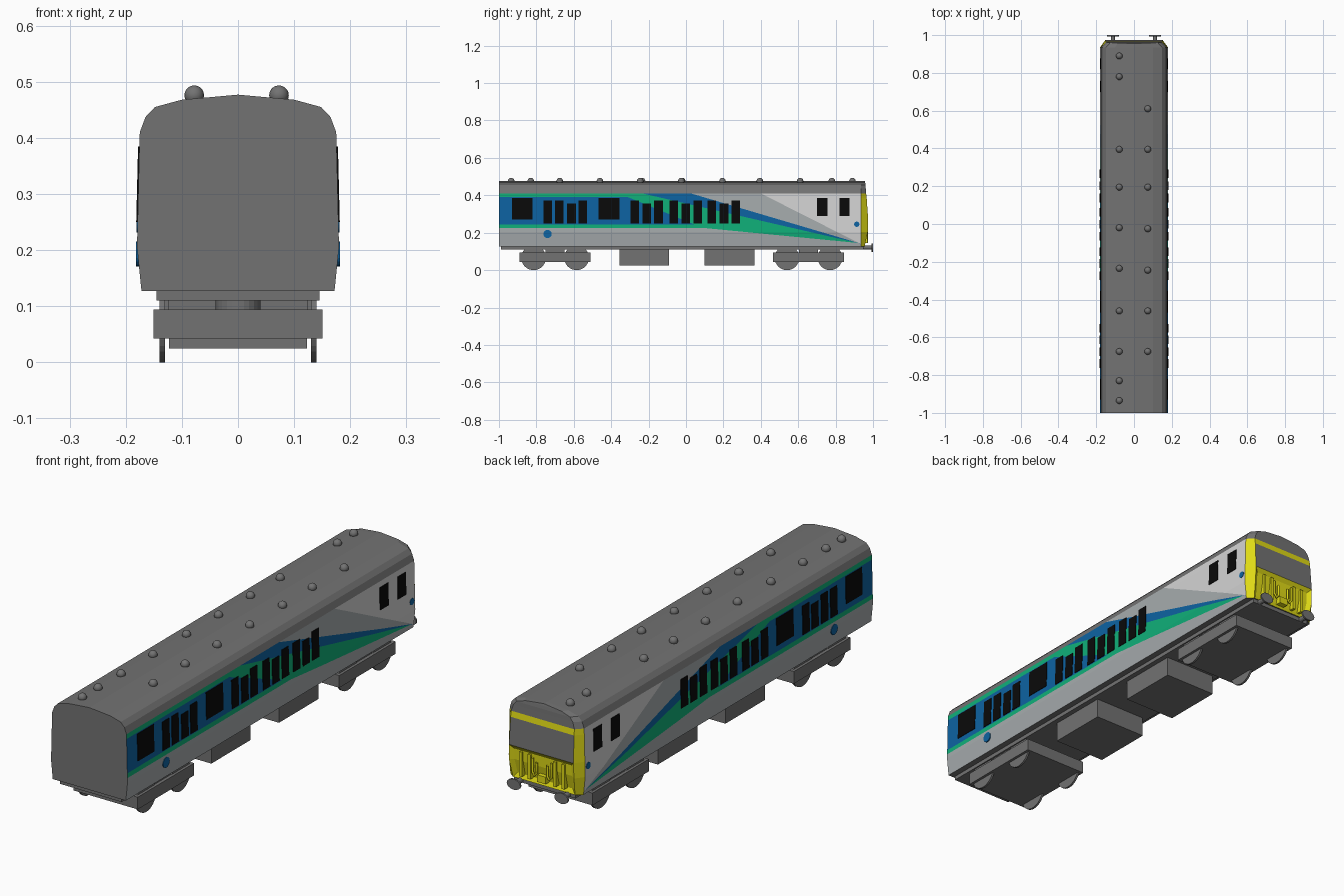
import bpy, bmesh, math
from mathutils import Vector, Matrix

if "Cube" in bpy.data.objects:
    bpy.data.objects.remove(bpy.data.objects["Cube"])


def mat(name, r, g, b):
    m = bpy.data.materials.new(name)
    m.diffuse_color = (r, g, b, 1)
    m.use_nodes = True
    m.node_tree.nodes["Principled BSDF"].inputs["Base Color"].default_value = m.diffuse_color
    return m


GREY = mat("dark_grey", .17, .17, .17)
WHITE = mat("off_white", .66, .66, .66)
LIGHT = mat("light_grey", .38, .41, .42)
BLUE = mat("blue", .004, .125, .36)
GREEN = mat("green", .005, .43, .19)
YELLOW = mat("yellow", .74, .70, .008)
BLACK = mat("window_black", .003, .003, .003)


def finish(name, bm, *mats):
    bmesh.ops.recalc_face_normals(bm, faces=bm.faces)
    me = bpy.data.meshes.new(name)
    bm.to_mesh(me)
    bm.free()
    ob = bpy.data.objects.new(name, me)
    bpy.context.collection.objects.link(ob)
    for m in mats:
        me.materials.append(m)
    return ob


def add_box(bm, x0, x1, y0, y1, z0, z1):
    c = Vector((x0 + x1, y0 + y1, z0 + z1)) / 2
    bmesh.ops.create_cube(bm, size=1, matrix=Matrix.Translation(c)
                          @ Matrix.Diagonal((x1 - x0, y1 - y0, z1 - z0, 1)))


def add_cyl(bm, c, r, depth, axis, seg=32, squash=1):
    rot = {"x": Matrix.Rotation(math.pi / 2, 4, "Y"),
           "y": Matrix.Rotation(math.pi / 2, 4, "X"), "z": Matrix()}[axis]
    bmesh.ops.create_cone(bm, cap_ends=True, segments=seg, radius1=r, radius2=r, depth=depth,
                          matrix=Matrix.Translation(c) @ Matrix.Diagonal((1, 1, squash, 1)) @ rot)


# Body shell: half section as (x, z, y of the cab front at that height)
half = [(.172, .127, .955), (.18, .205, .972), (.1785, .27, .974), (.1757, .385, .966),
        (.175, .41, .963), (.165, .437, .961), (.148, .455, .96), (.1, .468, .958), (0, .477, .956)]
section = half + [(-x, z, y) for x, z, y in reversed(half[:-1])]
n = len(section)
bm = bmesh.new()
rings = [[bm.verts.new((x, -1, z)) for x, z, y in section],
         [bm.verts.new((x, .935, z)) for x, z, y in section],
         [bm.verts.new((x * .85, y, z)) for x, z, y in section]]
bm.faces.new(rings[0])
for k in range(2):
    for i in range(n):
        j = (i + 1) % n
        f = bm.faces.new((rings[k][i], rings[k][j], rings[k + 1][j], rings[k + 1][i]))
        if k == 1 and (i < 4 or 12 <= i < 16):
            f.material_index = 5          # yellow cab corners
# Cab front in horizontal strips: yellow, grey windscreen, yellow band, grey dome
F = rings[2]
panel = []
for i in range(8):
    vs = (F[i], F[i + 1], F[15 - i], F[16 - i]) if i < 7 else (F[7], F[8], F[9])
    f = bm.faces.new(vs)
    f.material_index = 5 if i in (0, 1, 3) else 0
    if i < 2:
        panel.append(f)
bmesh.ops.recalc_face_normals(bm, faces=bm.faces)
bmesh.ops.inset_region(bm, faces=panel, thickness=.018, depth=-.012, use_even_offset=True)

# Livery: cut the sides along the stripe edges, given as (y, z) pairs
lines = [((-.31, .39), (.03, .25)), ((-.19, .40), (.91, .147)), ((.06, .40), (.915, .147)),
         ((.42, .40), (.92, .147)), ((.10, .225), (.90, .147))]
flat = [((0, h), (1, h)) for h in (.39, .245, .225)]
for (y0, z0), (y1, z1) in lines + flat:
    faces = [f for f in bm.faces if abs(f.normal.x) > .9 and f.calc_center_median().y < .93]
    geom = set(faces) | {e for f in faces for e in f.edges} | {v for f in faces for v in f.verts}
    bmesh.ops.bisect_plane(bm, geom=list(geom), dist=1e-5, plane_co=(0, y0, z0),
                           plane_no=Vector((0, z0 - z1, y1 - y0)).normalized())
    bm.normal_update()


def livery(y, z):
    h = [a[1] + (y - a[0]) * (b[1] - a[1]) / (b[0] - a[0]) for a, b in lines]
    if z > .41:
        return 0
    if z > h[3]:
        return 1
    if z > h[2]:
        return 2
    if z > h[1]:
        return 3
    if z < min(.225, h[4]):
        return 2
    if z > h[0] or z > .39 or z < .245:
        return 4
    return 3


for f in bm.faces:
    c = f.calc_center_median()
    if abs(f.normal.x) > .9 and c.y < .934 and abs(c.x) > .16:
        f.material_index = livery(c.y, c.z)
finish("carriage_body", bm, GREY, WHITE, LIGHT, BLUE, GREEN, YELLOW)


# Side windows: thin plates following the lean of the sides
def side_x(z):
    return .18 - (z - .205) * .0244


windows = [(-.93, -.82, .27, .385), (-.468, -.355, .27, .385),
           (.70, .757, .29, .385), (.82, .875, .29, .385)]
starts = [-.762, -.70, -.635, -.575, -.297, -.232, -.17, -.088, -.024, .04, .115, .18, .243]
short = (-.635, -.232, -.024, .18)
windows += [(y, y + .046, .25, .355 if y in short else .372) for y in starts]
bm = bmesh.new()
for s in (1, -1):
    for y0, y1, z0, z1 in windows:
        add_box(bm, -.003, .0025, y0, y1, z0, z1)
        for v in bm.verts[:][-8:]:
            v.co.x = s * (v.co.x + side_x(v.co.z))
finish("side_windows", bm, BLACK)

# Round side badges
bm = bmesh.new()
for s in (1, -1):
    add_cyl(bm, (s * .1775, -.74, .193), .022, .008, "x", 20)
    add_cyl(bm, (s * .177, .913, .245), .014, .008, "x", 20)
finish("side_discs", bm, BLUE)

# Roof vents
bm = bmesh.new()
vents = [(-.078, y) for y in (.89, .78, .395, .195, -.02, -.235, -.46, -.675, -.83, -.935)]
vents += [(.073, y) for y in (.61, .395, .195, -.025, -.245, -.46, -.675)]
for x, y in vents:
    bmesh.ops.create_uvsphere(bm, u_segments=16, v_segments=10, radius=.0175,
                              matrix=Matrix.Translation((x, y, .476)))
for f in bm.faces:
    f.smooth = True
finish("roof_vents", bm, GREY)

# Underframe and equipment boxes
bm = bmesh.new()
add_box(bm, -.145, .145, -.99, .95, .11, .13)
finish("underframe", bm, GREY)
bm = bmesh.new()
for y0, y1 in ((-.355, -.09), (.10, .365)):
    add_box(bm, -.123, .123, y0, y1, .025, .115)
finish("equipment_boxes", bm, GREY)

# Bogies with wheels
for name, cy in (("rear_bogie", -.70), ("cab_bogie", .655)):
    bm = bmesh.new()
    add_box(bm, -.151, .151, cy - .19, cy + .19, .042, .094)
    add_cyl(bm, (0, cy, .102), .04, .03, "z", 24)
    for s in (-1, 1):
        add_box(bm, s * .13 - .007, s * .13 + .007, cy - .05, cy + .05, .09, .115)
    finish(name + "_frame", bm, GREY)
    bm = bmesh.new()
    for wy in (cy - .115, cy + .115):
        for s in (-1, 1):
            add_cyl(bm, (s * .135, wy, .066), .066, .009, "x", 32)
        add_cyl(bm, (0, wy, .066), .012, .27, "x", 12)
    finish(name + "_wheels", bm, GREY)

# Buffers
bm = bmesh.new()
for s in (-1, 1):
    add_cyl(bm, (s * .112, .965, .12), .011, .06, "y", 12)
    add_cyl(bm, (s * .112, .9965, .12), .032, .007, "y", 24, .7)
finish("buffers", bm, GREY)

# Upright posts in the recessed cab panel
bm = bmesh.new()
for x in (-.1, -.06, .06, .1):
    add_box(bm, x - .006, x + .006, .945, .97, .145, .25)
add_box(bm, -.02, .02, .945, .972, .145, .175)
finish("cab_panel_posts", bm, YELLOW)

# Bent pipes between the posts
for s, name in ((1, "right_cab_pipe"), (-1, "left_cab_pipe")):
    cu = bpy.data.curves.new(name, "CURVE")
    cu.dimensions = "3D"
    cu.bevel_depth = .005
    cu.bevel_resolution = 2
    sp = cu.splines.new("POLY")
    path = [(.045, .24), (.045, .18), (.035, .165), (.025, .18), (.025, .225)]
    sp.points.add(len(path) - 1)
    for p, (x, z) in zip(sp.points, path):
        p.co = (s * x, .968, z, 1)
    cu.materials.append(YELLOW)
    bpy.context.collection.objects.link(bpy.data.objects.new(name, cu))
